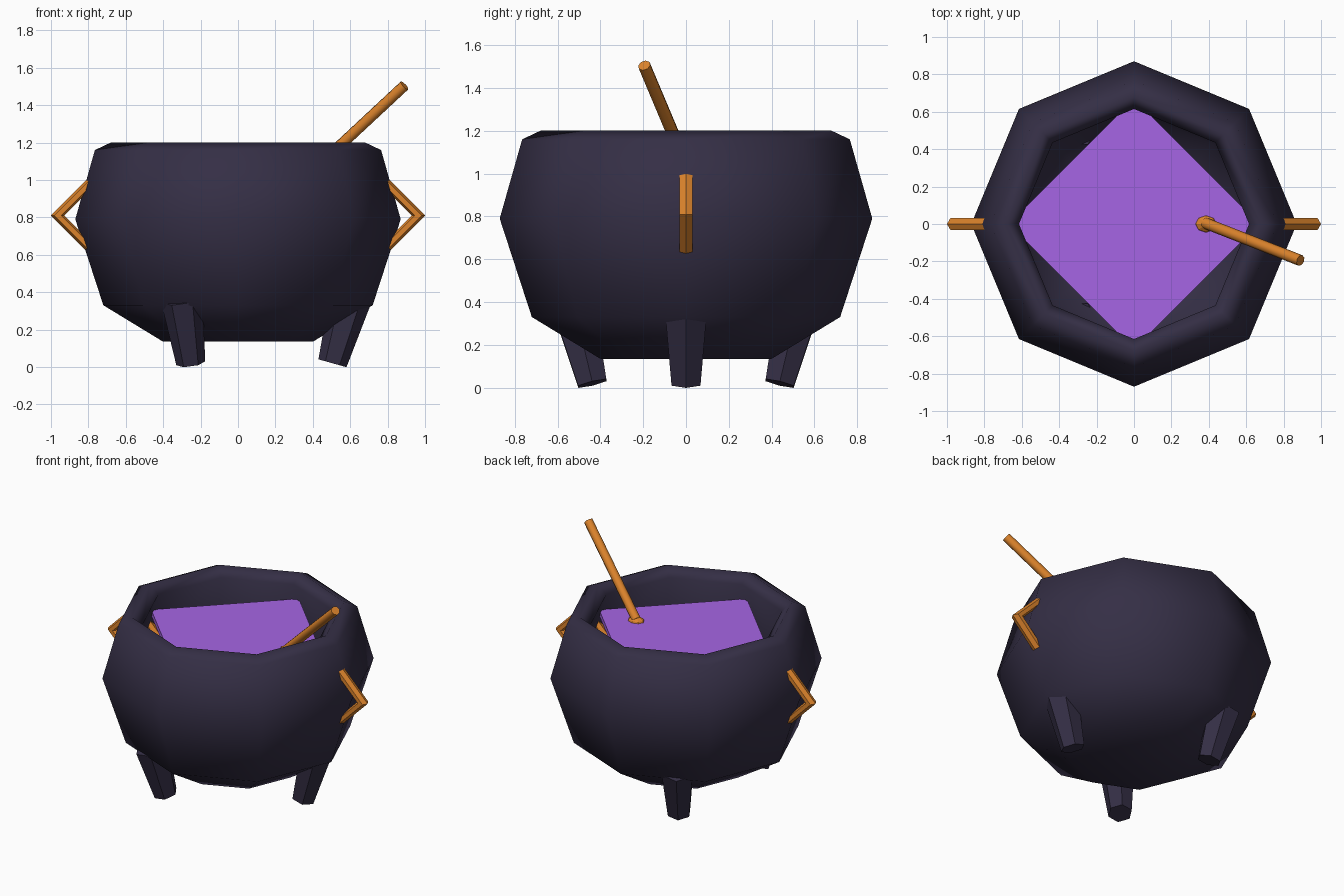
import bpy, bmesh, math
from mathutils import Vector

if "Cube" in bpy.data.objects:
    bpy.data.objects.remove(bpy.data.objects["Cube"])


def material(name, rgb):
    m = bpy.data.materials.new(name)
    m.diffuse_color = (*rgb, 1)
    m.use_nodes = True
    m.node_tree.nodes["Principled BSDF"].inputs["Base Color"].default_value = m.diffuse_color
    return m


IRON = material("dark_iron", (0.035, 0.028, 0.06))
BREW = material("purple_brew", (0.38, 0.13, 0.78))
WOOD = material("orange_wood", (0.72, 0.23, 0.025))


def finish(ob, name, mat, smooth=None):
    ob.name = name
    ob.data.materials.append(mat)
    if smooth:
        bpy.ops.object.shade_smooth_by_angle(angle=math.radians(smooth))
    return ob


def rod(name, a, b, r1, r2, sides, mat, smooth=None):
    """Tapered rod from a to b, with a cross-section corner facing +x."""
    a, b = Vector(a), Vector(b)
    d = b - a
    bpy.ops.mesh.primitive_cone_add(vertices=sides, radius1=r1, radius2=r2, depth=d.length)
    ob = bpy.context.object
    tilt = math.acos(d.normalized().z)
    turn = math.atan2(d.y, d.x)
    # primitive corners start on +y: turn one onto +x before tilting
    for v in ob.data.vertices:
        v.co = Vector((v.co.y, -v.co.x, v.co.z))
    ob.rotation_euler = (0, tilt, turn)
    ob.location = (a + b) / 2
    return finish(ob, name, mat, smooth)


# Cauldron body: eight-sided lathe, outside from the base up, then back down inside
SIDES = 8
profile = [(0.40, 0.135), (0.72, 0.33), (0.87, 0.79), (0.765, 1.16), (0.68, 1.2),
           (0.615, 1.14), (0.72, 0.79), (0.60, 0.42), (0.33, 0.26)]
bm = bmesh.new()
rings = [[bm.verts.new((r * math.cos(i * math.tau / SIDES), r * math.sin(i * math.tau / SIDES), z))
          for i in range(SIDES)] for r, z in profile]
for lo, hi in zip(rings, rings[1:]):
    for i in range(SIDES):
        j = (i + 1) % SIDES
        bm.faces.new((lo[i], lo[j], hi[j], hi[i]))
bm.faces.new(rings[0][::-1])
bm.faces.new(rings[-1])
mesh = bpy.data.meshes.new("cauldron_body")
bm.to_mesh(mesh)
bm.free()
body = bpy.data.objects.new("cauldron_body", mesh)
bpy.context.collection.objects.link(body)
bpy.context.view_layer.objects.active = body
body.select_set(True)
finish(body, "cauldron_body", IRON, 80)

# Liquid: four-sided slab whose corners sink into the wall
rod("liquid", (0, 0, 0.98), (0, 0, 1.02), 0.67, 0.67, 4, BREW)

# Three splayed legs
for k in range(3):
    t = k * math.tau / 3
    c, s = math.cos(t), math.sin(t)
    rod(f"leg_{k + 1}", (0.505 * c, 0.505 * s, 0.02), (0.60 * c, 0.60 * s, 0.36),
        0.078, 0.112, 6, IRON)

# Diamond ring handles on both sides
for side, label in ((1, "right"), (-1, "left")):
    bpy.ops.mesh.primitive_torus_add(major_segments=4, minor_segments=6,
                                     major_radius=0.19, minor_radius=0.036,
                                     location=(side * 0.774, 0, 0.81),
                                     rotation=(math.pi / 2, 0, 0))
    finish(bpy.context.object, f"{label}_handle", WOOD, 40)

# Stirring spoon: stick and a bowl just breaking the surface
rod("spoon_stick", (0.38, 0.005, 1.03), (0.89, -0.195, 1.505), 0.03, 0.03, 8, WOOD, 50)
bpy.ops.mesh.primitive_uv_sphere_add(segments=8, ring_count=6, radius=1, location=(0.385, 0, 1.01))
bowl = bpy.context.object
bowl.scale = (0.06, 0.048, 0.04)
finish(bowl, "spoon_bowl", WOOD)
